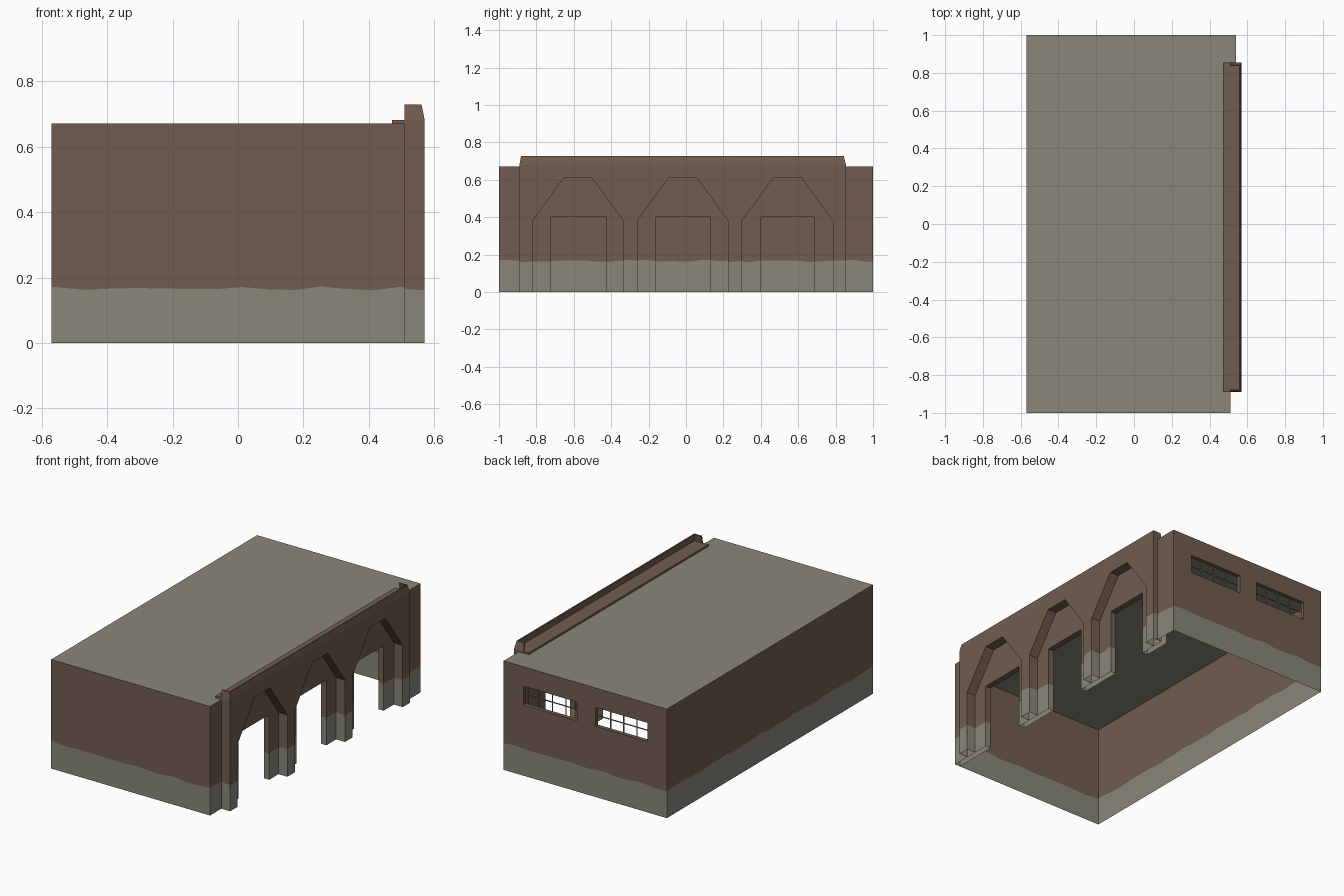
import bpy, bmesh, math
from mathutils import Vector

if "Cube" in bpy.data.objects:
    bpy.data.objects.remove(bpy.data.objects["Cube"])

H = 0.67            # roof height
CEILING = 0.63      # underside of the roof slab
SPLIT = 0.166       # top of the grey plinth band
Y0, Y1, TOP = -0.89, 0.855, 0.682   # arcade extent
X0, XF, XB = -0.57, 0.51, 0.54      # shell corners (right side steps out at the back)


def material(name, rgb):
    m = bpy.data.materials.new(name)
    m.diffuse_color = (*rgb, 1)
    m.use_nodes = True
    m.node_tree.nodes["Principled BSDF"].inputs["Base Color"].default_value = m.diffuse_color
    return m


BROWN = material("brown_wall", (0.166, 0.107, 0.079))
GREY = material("grey_concrete", (0.252, 0.242, 0.194))


def quad(bm, *pts):
    return bm.faces.new([bm.verts.new(p) for p in pts])


def finish(bm, name, mats, banded=False):
    bmesh.ops.remove_doubles(bm, verts=bm.verts, dist=1e-5)
    if banded:
        # cut a ragged paint line between plinth and wall
        cuts = [((0, 0, SPLIT), (0, 0, 1))]
        cuts += [((0, i * 0.08 + 0.013, 0), (0, 1, 0)) for i in range(-12, 13)]
        cuts += [((i * 0.08 + 0.013, 0, 0), (1, 0, 0)) for i in range(-7, 7)]
        for co, no in cuts:
            geom = bm.verts[:] + bm.edges[:] + bm.faces[:]
            bmesh.ops.bisect_plane(bm, geom=geom, dist=1e-5, plane_co=co, plane_no=no)
        for f in bm.faces:
            f.normal_update()
            f.material_index = int(f.calc_center_median().z < SPLIT)
        for v in bm.verts:
            if abs(v.co.z - SPLIT) < 1e-4:
                x, y = v.co.x, v.co.y
                v.co.z += 0.004 * math.sin(23 * x + 17 * y) + 0.003 * math.sin(41 * y - 29 * x)
    me = bpy.data.meshes.new(name)
    bm.to_mesh(me)
    bm.free()
    for m in mats:
        me.materials.append(m)
    ob = bpy.data.objects.new(name, me)
    bpy.context.collection.objects.link(ob)
    return ob


def box(bm, lo, hi):
    c = [(a + b) / 2 for a, b in zip(lo, hi)]
    for v in bmesh.ops.create_cube(bm, size=1)["verts"]:
        v.co = Vector([c[i] + v.co[i] * (hi[i] - lo[i]) for i in range(3)])


def slab(name, profile, front, back, skip, back_face):
    """Side-wall profile in (y, z), given depth between x = front and x = back."""
    bm = bmesh.new()
    bm.faces.new([bm.verts.new((front, y, z)) for y, z in profile])
    if back_face:
        bm.faces.new([bm.verts.new((back, y, z)) for y, z in reversed(profile)])
    for (y0, z0), (y1, z1) in zip(profile, profile[1:] + profile[:1]):
        if not skip(y0, z0, y1, z1):
            quad(bm, (front, y0, z0), (back, y0, z0), (back, y1, z1), (front, y1, z1))
    return finish(bm, name, [BROWN, GREY], True)


# Flat roof and its lower ceiling
for name, z in (("roof", H), ("ceiling", CEILING)):
    bm = bmesh.new()
    pts = [(X0, -1), (XF, -1), (XF, 0.84), (XB, 0.84), (XB, 1), (X0, 1)]
    f = bm.faces.new([bm.verts.new((x, y, z)) for x, y in pts])
    if name == "ceiling":
        f.normal_flip()
    finish(bm, name, [GREY])

# Outer walls (open underneath), with two windows at the back
WINDOWS = [(-0.44, -0.085), (0.04, 0.405)]
WZ0, WZ1 = 0.435, 0.55
bm = bmesh.new()
quad(bm, (X0, 1, 0), (X0, -1, 0), (X0, -1, H), (X0, 1, H))
quad(bm, (X0, -1, 0), (XF, -1, 0), (XF, -1, H), (X0, -1, H))
quad(bm, (XB, 0.84, 0), (XB, 1, 0), (XB, 1, H), (XB, 0.84, H))
xs = [X0, *WINDOWS[0], *WINDOWS[1], XB]
zs = [0, WZ0, WZ1, H]
for i in range(5):
    for j in range(3):
        if not (j == 1 and i in (1, 3)):
            quad(bm, (xs[i + 1], 1, zs[j]), (xs[i], 1, zs[j]),
                 (xs[i], 1, zs[j + 1]), (xs[i + 1], 1, zs[j + 1]))
# window reveals
for a, b in WINDOWS:
    ring = [(a, WZ0), (b, WZ0), (b, WZ1), (a, WZ1)]
    for (p, q), (r, s) in zip(ring, ring[1:] + ring[:1]):
        quad(bm, (p, 1, q), (r, 1, s), (r, 0.975, s), (p, 0.975, q))
finish(bm, "outer_walls", [BROWN, GREY], True)

# Window bars
bm = bmesh.new()
for a, b in WINDOWS:
    for k in range(1, 4):
        x = a + (b - a) * k / 4
        box(bm, (x - 0.0025, 0.976, WZ0), (x + 0.0025, 0.981, WZ1))
    zm = (WZ0 + WZ1) / 2
    box(bm, (a, 0.976, zm - 0.0025), (b, 0.981, zm + 0.0025))
finish(bm, "window_bars", [GREY])

# Side wall with three doorways
prof = [(-1, 0)]
for a, b in [(-0.725, -0.425), (-0.16, 0.13), (0.40, 0.685)]:
    prof += [(a, 0), (a, 0.40), (b, 0.40), (b, 0)]
prof += [(Y1, 0), (Y1, H), (-1, H)]
slab("doorway_wall", prof, XF, XF - 0.036,
     lambda y0, z0, y1, z1: z0 == z1 and z0 in (0, H) or y0 == y1 and y0 in (-1, Y1), True)

# Projecting arcade with three angular arches
prof = [(Y0, 0)]
for c in (-0.5775, -0.0175, 0.5425):
    prof += [(c - 0.243, 0), (c - 0.243, 0.38), (c - 0.075, 0.61),
             (c + 0.075, 0.61), (c + 0.243, 0.38), (c + 0.243, 0)]
prof += [(Y1, 0), (Y1, TOP), (Y0, TOP)]
slab("arcade", prof, 0.57, XF,
     lambda y0, z0, y1, z1: z0 == z1 and z0 in (0, TOP), False)

# Ledge lying on the roof behind the parapet
bm = bmesh.new()
box(bm, (0.47, Y0, H - 0.002), (0.562, Y1, TOP))
finish(bm, "roof_ledge", [BROWN])

# Thin tapered parapet with short end returns
low = [(0.508, Y0), (0.57, Y0), (0.57, Y1), (0.508, Y1)]
high = [(0.508, Y0 + 0.008), (0.561, Y0 + 0.008), (0.561, Y1 - 0.012), (0.508, Y1 - 0.012)]
bm = bmesh.new()
for i in range(3):
    quad(bm, (*low[i], TOP), (*low[i + 1], TOP), (*high[i + 1], 0.728), (*high[i], 0.728))
parapet = finish(bm, "parapet", [BROWN])
mod = parapet.modifiers.new("thickness", 'SOLIDIFY')
mod.thickness = 0.008
mod.offset = -1
